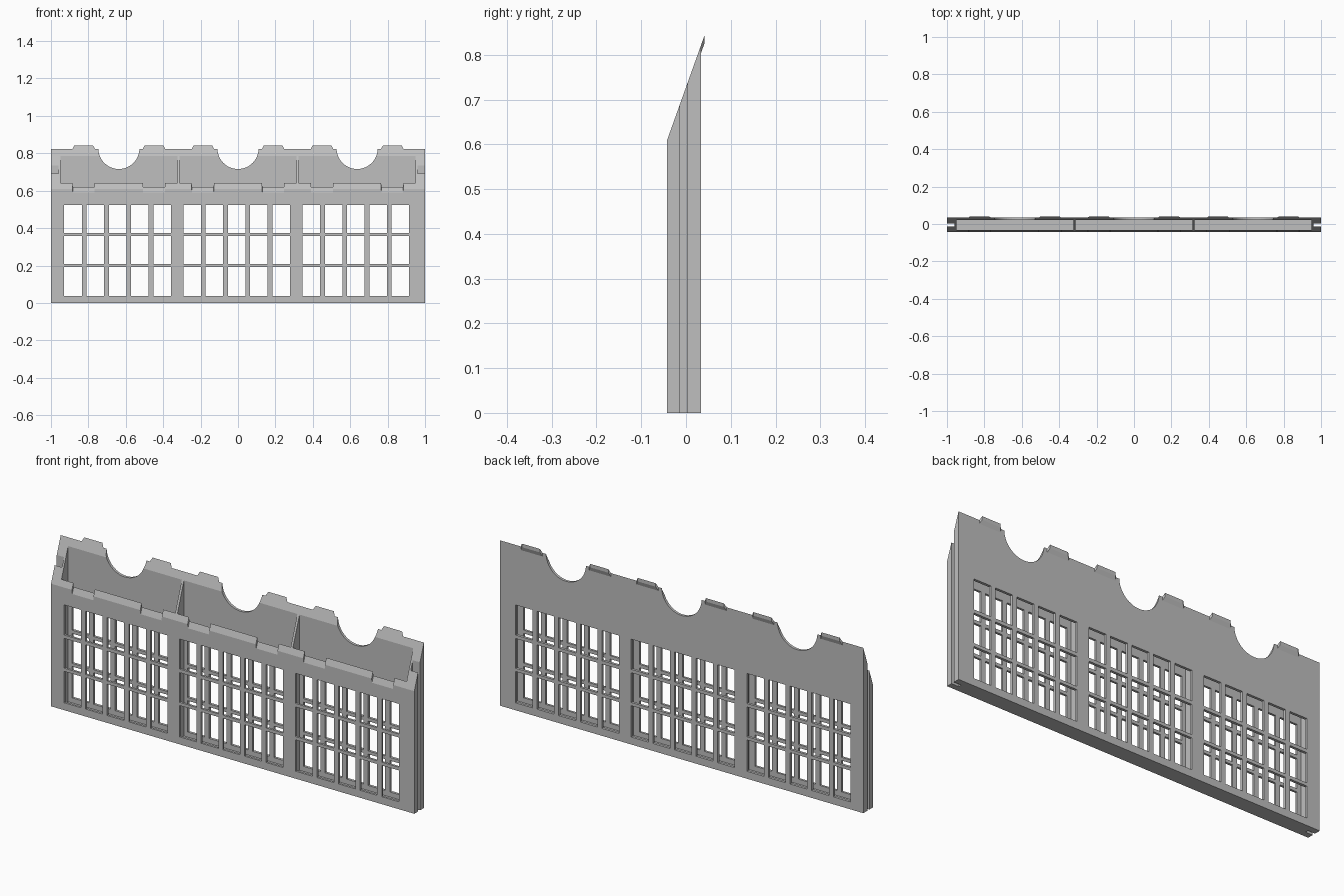
import bpy, bmesh, math

if "Cube" in bpy.data.objects:
    bpy.data.objects.remove(bpy.data.objects["Cube"])

grey = bpy.data.materials.new("light grey")
grey.diffuse_color = (0.52, 0.52, 0.52, 1)
grey.use_nodes = True
grey.node_tree.nodes["Principled BSDF"].inputs["Base Color"].default_value = grey.diffuse_color

Y0, Y1 = -0.042, 0.034            # front and back faces
SLOPE = 2.8                       # rise of the sloping top edge
BAY = 0.637                       # spacing of the three bays


def top(y):
    return 0.61 + (y - Y0) * SLOPE


def prism(bm, profile, x0, x1, taper=None):
    """Extrude a (y, z) profile along x; taper gives an end inset per point."""
    t = taper or [0] * len(profile)
    a = [bm.verts.new((x0 + i, y, z)) for (y, z), i in zip(profile, t)]
    b = [bm.verts.new((x1 - i, y, z)) for (y, z), i in zip(profile, t)]
    n = len(profile)
    bm.faces.new(a)
    bm.faces.new(b[::-1])
    for i in range(n):
        j = (i + 1) % n
        bm.faces.new((a[j], a[i], b[i], b[j]))


def box(bm, x0, x1, y0, y1, z0, z1):
    prism(bm, [(y0, z0), (y1, z0), (y1, z1), (y0, z1)], x0, x1)


def finish(bm, name):
    bmesh.ops.recalc_face_normals(bm, faces=bm.faces)
    me = bpy.data.meshes.new(name)
    bm.to_mesh(me)
    bm.free()
    me.materials.append(grey)
    ob = bpy.data.objects.new(name, me)
    bpy.context.scene.collection.objects.link(ob)
    return ob


def cut(target, bm, name):
    cutter = finish(bm, name)
    cutter.hide_render = True
    mod = target.modifiers.new(name, 'BOOLEAN')
    mod.operation, mod.solver, mod.object = 'DIFFERENCE', 'EXACT', cutter
    bpy.context.view_layer.objects.active = target
    bpy.ops.object.modifier_apply(modifier=name)
    bpy.data.objects.remove(cutter)


# Wall body with sloping top
bm = bmesh.new()
prism(bm, [(Y0, 0), (Y1, 0), (Y1, top(Y1)), (Y0, top(Y0))], -1, 1)
wall = finish(bm, "wall_panel")

# Three hollow bays, leaving thin dividers and end walls
bm = bmesh.new()
for x0, x1 in ((-0.95, -0.324), (-0.312, 0.312), (0.324, 0.95)):
    box(bm, x0, x1, -0.031, 0.021, 0.012, 1)
cut(wall, bm, "bay_cutter")

# Window panes through both faces: five columns by three rows per bay
bm = bmesh.new()
for bay in (-1, 0, 1):
    for col in range(5):
        xc = bay * BAY - 0.007 + (col - 2) * 0.119
        for z0, z1 in ((0.037, 0.193), (0.209, 0.357), (0.374, 0.524)):
            box(bm, xc - 0.047, xc + 0.047, -0.1, 0.1, z0, z1)
cut(wall, bm, "pane_cutter")

# Round scoops in the back wall
bm = bmesh.new()
for bay in (-1, 0, 1):
    ring = [(bay * BAY + 0.11 * math.cos(a), 0.826 + 0.11 * math.sin(a))
            for a in (2 * math.pi * i / 48 for i in range(48))]
    f = [bm.verts.new((x, 0.0205, z)) for x, z in ring]
    b = [bm.verts.new((x, 0.1, z)) for x, z in ring]
    bm.faces.new(f)
    bm.faces.new(b[::-1])
    for i in range(48):
        j = (i + 1) % 48
        bm.faces.new((f[j], f[i], b[i], b[j]))
cut(wall, bm, "scoop_cutter")

# Full-height grooves in both ends
bm = bmesh.new()
for s in (-1, 1):
    x0, x1 = sorted((s * 0.96, s * 1.1))
    box(bm, x0, x1, -0.013, 0.003, -0.1, 1)
cut(wall, bm, "groove_cutter")

# Shallow notches in the front lip, matching the back tabs
tab_xs = [bay * BAY + s * 0.188 for bay in (-1, 0, 1) for s in (-1, 1)]
bm = bmesh.new()
for x in tab_xs:
    prism(bm, [(-0.05, top(-0.05) - 0.02), (-0.026, top(-0.026) - 0.02),
               (-0.026, 0.72), (-0.05, 0.72)], x - 0.066, x + 0.066,
          [0.008, 0.008, 0, 0])
cut(wall, bm, "notch_cutter")

# Wedge tabs along the back top edge
bm = bmesh.new()
for x in tab_xs:
    prism(bm, [(Y1, 0.805), (0.041, 0.825), (0.041, top(0.041)), (Y1, top(Y1))],
          x - 0.06, x + 0.06, [0, 0.01, 0.01, 0])
finish(bm, "top_tabs")
